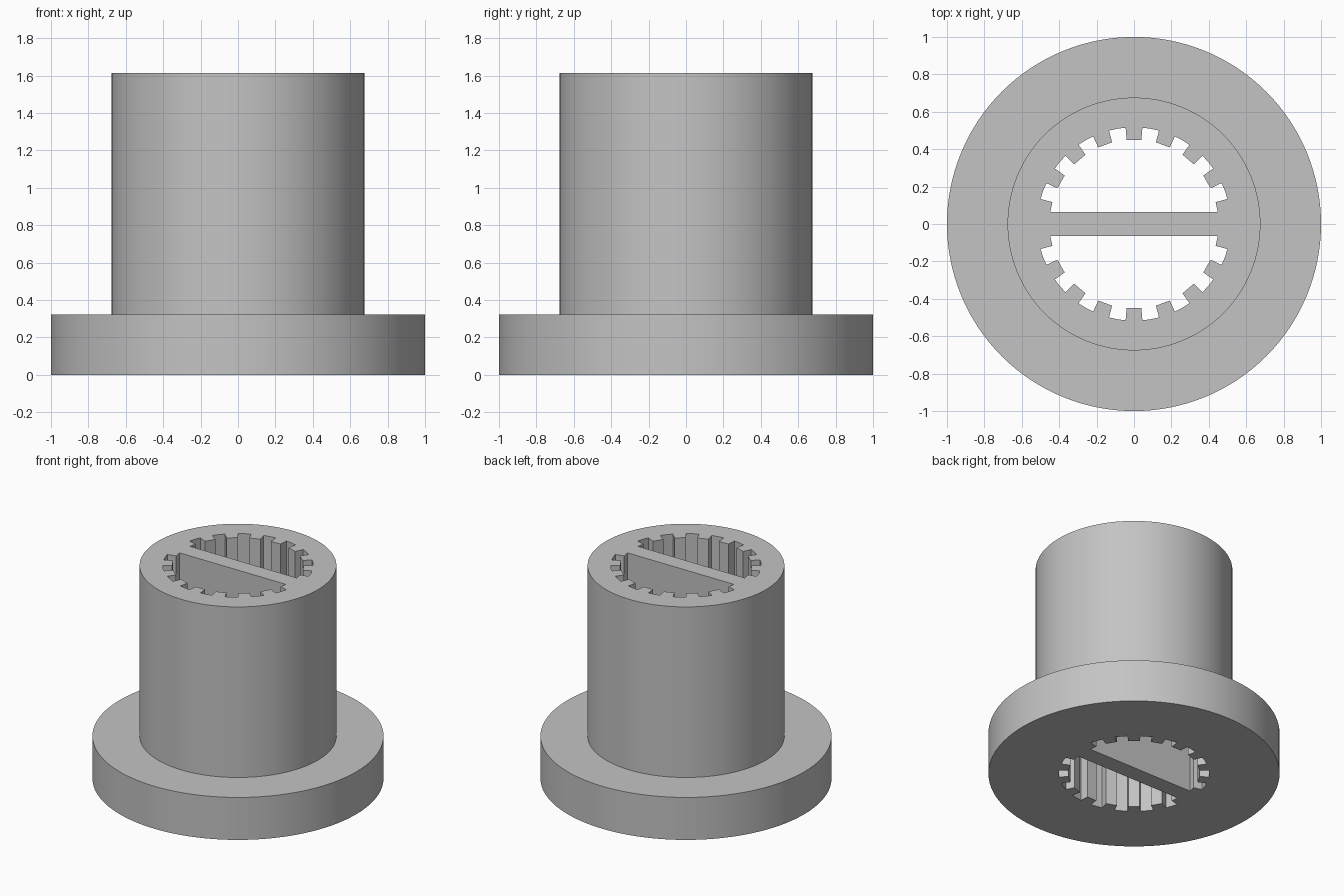
import bpy, bmesh
from math import cos, sin, radians, sqrt, pi

FLANGE_R, FLANGE_H = 1.0, 0.322
BARREL_R, HEIGHT = 0.676, 1.615
TOOTH_R, GROOVE_R = 0.452, 0.517
BAR_HALF = 0.064
GROOVE_STEP = 20
SEGMENTS = 128

cube = bpy.data.objects.get("Cube")
if cube:
    bpy.data.objects.remove(cube, do_unlink=True)

grey = bpy.data.materials.new("plain grey")
grey.use_nodes = True
colour = (0.55, 0.55, 0.55, 1)
grey.diffuse_color = colour
grey.node_tree.nodes["Principled BSDF"].inputs["Base Color"].default_value = colour


def make_object(name, bm):
    bmesh.ops.recalc_face_normals(bm, faces=bm.faces)
    mesh = bpy.data.meshes.new(name)
    bm.to_mesh(mesh)
    bm.free()
    mesh.materials.append(grey)
    obj = bpy.data.objects.new(name, mesh)
    bpy.context.collection.objects.link(obj)
    return obj


def flanged_body():
    """Stepped solid: a disc whose top is inset, then raised as the barrel."""
    bm = bmesh.new()
    profile = [(FLANGE_R, 0), (FLANGE_R, FLANGE_H), (BARREL_R, FLANGE_H), (BARREL_R, HEIGHT)]
    rings = []
    for r, z in profile:
        angles = [2 * pi * i / SEGMENTS for i in range(SEGMENTS)]
        rings.append([bm.verts.new((r * cos(a), r * sin(a), z)) for a in angles])
    for low, high in zip(rings, rings[1:]):
        for i in range(SEGMENTS):
            j = (i + 1) % SEGMENTS
            bm.faces.new((low[i], low[j], high[j], high[i]))
    bm.faces.new(rings[0][::-1])
    bm.faces.new(rings[-1])
    return make_object("flanged_bushing", bm)


def half_bore(name, side):
    """Splined half-round prism on one side of the central bar."""
    def polar(r, degrees):
        return r * cos(radians(degrees)), r * sin(radians(degrees))

    end_x = sqrt(TOOTH_R ** 2 - BAR_HALF ** 2)
    outline = [(end_x, BAR_HALF)]
    quarter = GROOVE_STEP / 4
    for a in range(GROOVE_STEP, 180, GROOVE_STEP):
        outline += [polar(TOOTH_R, a - quarter), polar(GROOVE_R, a - quarter),
                    polar(GROOVE_R, a), polar(GROOVE_R, a + quarter),
                    polar(TOOTH_R, a + quarter)]
    outline.append((-end_x, BAR_HALF))

    bm = bmesh.new()
    base = bm.faces.new([bm.verts.new((side * x, side * y, -0.1)) for x, y in outline])
    extruded = bmesh.ops.extrude_face_region(bm, geom=[base])["geom"]
    top = [v for v in extruded if isinstance(v, bmesh.types.BMVert)]
    bmesh.ops.translate(bm, verts=top, vec=(0, 0, HEIGHT + 0.2))
    cutter = make_object(name, bm)
    cutter.hide_render = True
    return cutter


# Cut both splined openings, leaving the bar across the bore
bushing = flanged_body()
bpy.context.view_layer.objects.active = bushing
for name, side in (("back_bore_cutter", 1), ("front_bore_cutter", -1)):
    cutter = half_bore(name, side)
    cut = bushing.modifiers.new(name, "BOOLEAN")
    cut.operation = "DIFFERENCE"
    cut.solver = "EXACT"
    cut.object = cutter
    bpy.ops.object.modifier_apply(modifier=cut.name)
    bpy.data.objects.remove(cutter, do_unlink=True)

# Round walls smooth, rims and spline edges sharp
bpy.ops.object.select_all(action="DESELECT")
bushing.select_set(True)
bpy.ops.object.shade_smooth_by_angle(angle=radians(30))
